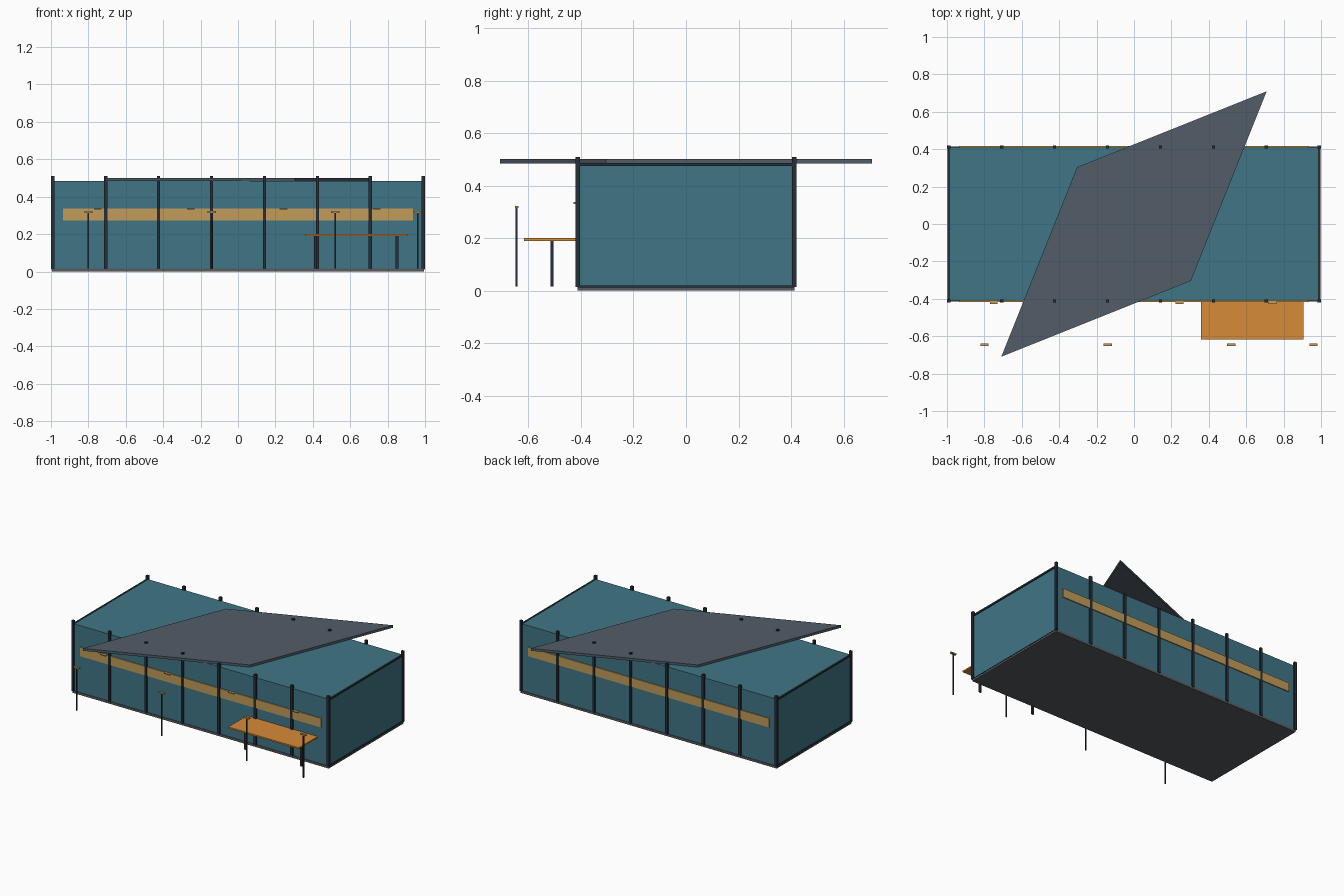
import bpy, bmesh

if "Cube" in bpy.data.objects:
    bpy.data.objects.remove(bpy.data.objects["Cube"])


def mat(name, r, g, b):
    m = bpy.data.materials.new(name)
    m.diffuse_color = (r, g, b, 1)
    m.use_nodes = True
    m.node_tree.nodes["Principled BSDF"].inputs["Base Color"].default_value = m.diffuse_color
    return m


TEAL = mat("teal_paint", 0.05, 0.18, 0.24)
DARK = mat("dark_metal", 0.02, 0.028, 0.038)
SLATE = mat("slate_roof", 0.085, 0.107, 0.138)
FLOOR = mat("floor_grey", 0.10, 0.105, 0.12)
TAN = mat("tan_trim", 0.54, 0.33, 0.10)
ORANGE = mat("orange_top", 0.68, 0.26, 0.04)


def prism(name, outline, z0, z1, material):
    """Extrude a flat outline from z0 to z1."""
    bm = bmesh.new()
    face = bm.faces.new([bm.verts.new((x, y, z0)) for x, y in outline])
    top = bmesh.ops.extrude_face_region(bm, geom=[face])["geom"]
    for v in top:
        if isinstance(v, bmesh.types.BMVert):
            v.co.z = z1
    bmesh.ops.recalc_face_normals(bm, faces=bm.faces)
    me = bpy.data.meshes.new(name)
    bm.to_mesh(me)
    bm.free()
    me.materials.append(material)
    ob = bpy.data.objects.new(name, me)
    bpy.context.collection.objects.link(ob)
    return ob


def box(name, x, y, z, material):
    return prism(name, [(x[0], y[0]), (x[1], y[0]), (x[1], y[1]), (x[0], y[1])],
                 z[0], z[1], material)


def around(c, half):
    return (c - half, c + half)


# Main hall and floor slab
box("floor_slab", (-0.995, 0.995), (-0.414, 0.414), (0, 0.016), FLOOR)
box("hall_body", (-0.989, 0.989), (-0.410, 0.410), (0.016, 0.485), TEAL)

# Posts and trim bands on both long sides
for side, s in (("front", -1), ("back", 1)):
    for i in range(8):
        box(f"{side}_post_{i + 1}", around(-0.991 + i * 1.982 / 7, 0.009),
            around(s * 0.412, 0.008), (0.014, 0.510), DARK)
    box(f"{side}_trim_band", (-0.936, 0.936), around(s * 0.411, 0.006),
        (0.274, 0.337), TAN)

# Rails along the top and bottom of the end walls
for side, s in (("left", -1), ("right", 1)):
    box(f"{side}_top_rail", around(s * 0.990, 0.006), (-0.412, 0.412), (0.475, 0.487), DARK)
    box(f"{side}_bottom_rail", around(s * 0.990, 0.006), (-0.412, 0.412), (0.011, 0.019), DARK)

# Skewed flat roof panel
prism("roof_panel", [(0.709, 0.709), (-0.304, 0.304), (-0.709, -0.709), (0.304, -0.304)],
      0.484, 0.501, SLATE)

# Side table with two legs
box("table_top", (0.357, 0.905), (-0.617, -0.410), (0.190, 0.200), ORANGE)
for i, x in enumerate((0.414, 0.850)):
    box(f"table_leg_{i + 1}", around(x, 0.008), around(-0.510, 0.006), (0.016, 0.191), DARK)

# Free-standing lamp poles
for i, x in enumerate((-0.80, -0.14, 0.52, 0.96)):
    box(f"lamp_pole_{i + 1}", around(x, 0.004), around(-0.645, 0.004), (0.016, 0.315), DARK)
    box(f"lamp_head_{i + 1}", around(x, 0.022), around(-0.645, 0.007), (0.314, 0.323), TAN)

# Small wall lamps on the front trim band
for i in range(4):
    box(f"wall_lamp_{i + 1}", around(-0.75 + i * 0.497, 0.021), (-0.428, -0.410),
        (0.331, 0.338), TAN)
